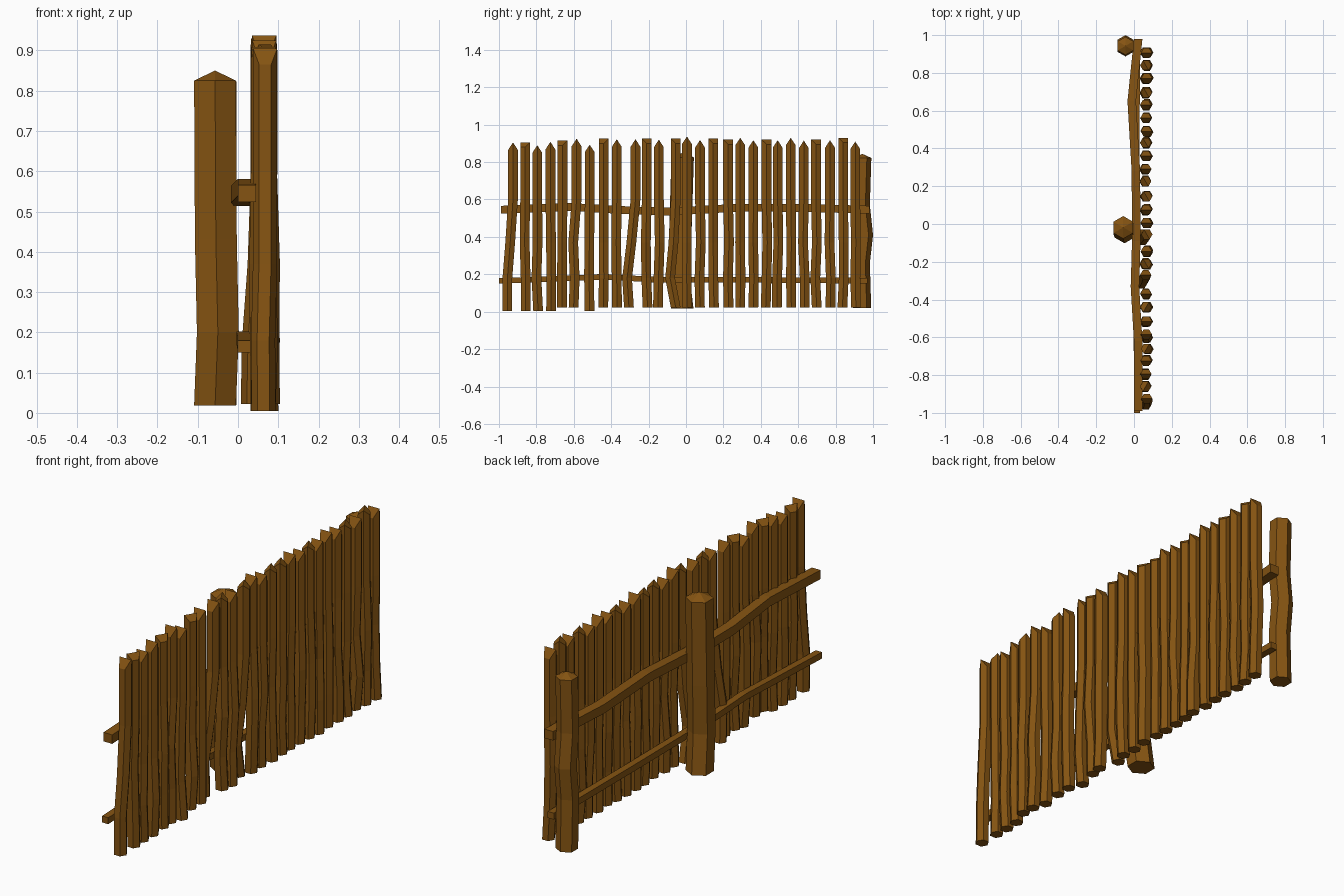
import bpy, bmesh, math, random
from mathutils import Vector

if "Cube" in bpy.data.objects:
    bpy.data.objects.remove(bpy.data.objects["Cube"])

random.seed(4)
wood = bpy.data.materials.new("brown_wood")
wood.diffuse_color = (0.235, 0.088, 0.006, 1)
wood.use_nodes = True
wood.node_tree.nodes["Principled BSDF"].inputs["Base Color"].default_value = wood.diffuse_color


def finish(name, bm):
    bmesh.ops.recalc_face_normals(bm, faces=bm.faces[:])
    me = bpy.data.meshes.new(name)
    bm.to_mesh(me)
    bm.free()
    me.materials.append(wood)
    ob = bpy.data.objects.new(name, me)
    bpy.context.collection.objects.link(ob)
    return ob


def skin(bm, rings):
    """Join successive rings of vertices with quads."""
    for a, b in zip(rings, rings[1:]):
        n = len(a)
        for i in range(n):
            bm.faces.new((a[i], a[(i + 1) % n], b[(i + 1) % n], b[i]))


def hex_log(name, path, r, turn, drop, ridge=None):
    """Hexagonal log along a path; roof ridge between corners, or a point."""
    bm = bmesh.new()
    rings = []
    for x, y, z in path:
        rings.append([bm.verts.new((x + r * math.cos(turn + k * math.pi / 3),
                                    y + r * math.sin(turn + k * math.pi / 3), z))
                      for k in range(6)])
    skin(bm, rings)
    bm.faces.new(rings[0])
    top = rings[-1]
    if ridge is None:
        x, y, z = path[-1]
        apex = bm.verts.new((x, y, z + drop))
        for i in range(6):
            bm.faces.new((top[i], top[(i + 1) % 6], apex))
    else:
        t = top[ridge:] + top[:ridge]
        t[0].co.z += drop
        t[3].co.z += drop
        bm.faces.new(t[0:4])
        bm.faces.new((t[3], t[4], t[5], t[0]))
    return finish(name, bm)


def rail(name, path, w, h):
    """Rectangular beam running along y through the path points."""
    bm = bmesh.new()
    rings = [[bm.verts.new(Vector((x + sx * w / 2, y, z + sz * h / 2)))
              for sx, sz in ((-1, -1), (1, -1), (1, 1), (-1, 1))] for x, y, z in path]
    skin(bm, rings)
    bm.faces.new(rings[0])
    bm.faces.new(rings[-1])
    return finish(name, bm)


# Pickets: position along the fence, top height, P = pointed or F = flat ridge
ys = [-.925, -.86, -.795, -.725, -.66, -.585, -.515, -.44, -.37, -.27, -.21, -.145,
      -.055, .005, .075, .145, .225, .29, .36, .43, .49, .56, .63, .695, .77, .84, .905]
tops = [.905, .905, .89, .908, .915, .925, .893, .925, .922, .922, .925, .92, .925,
        .937, .918, .925, .92, .93, .917, .92, .917, .93, .915, .92, .917, .93, .91]
kinds = "PFPPFPPFPPFPFPPFFPPFPPPFPFP"
low = (0, 1, 2, 3, 6)
# sideways shift at the three lower rings of the strongly bent pickets
bends = {0: (-.03, -.03, -.015), 5: (-.016, -.01, -.018),
         9: (-.035, -.045, -.022), 12: (0, -.03, -.012)}
for i, (y, zt, kind) in enumerate(zip(ys, tops, kinds)):
    by = bends.get(i, [random.uniform(-.005, .005) for _ in range(3)])
    bx = [random.uniform(-.006, .008) for _ in range(3)]
    if i in (9, 12):
        bx = [-.025, -.022, -.008]
    x = .064 + random.uniform(-.003, .004)
    drop = .04 if kind == "P" else .025
    zs = (.005 if i in low else .022, .18, .37)
    path = [(x + bx[k], y + by[k], zs[k]) for k in range(3)]
    path += [(x, y, .6), (x, y, zt - drop)]
    hex_log(f"picket_{i + 1}", path, .030, 0, drop,
            0 if kind == "P" else random.choice((1, 2)))

# Posts behind the fence
hex_log("middle_post", [(-.057, -.02, .018), (-.05, -.042, .2), (-.055, -.03, .43),
                        (-.057, -.018, .825)], .06, math.pi / 6, .025)
hex_log("end_post", [(-.045, .942, .02), (-.045, .935, .26), (-.045, .952, .41),
                     (-.045, .935, .57), (-.045, .943, .822)], .048, math.pi / 6, .022)

# Rails joining the pickets
rail("upper_rail", [(.022, -.99, .545), (.022, -.62, .56), (.005, -.33, .543),
                    (.012, -.09, .535), (.010, .28, .556), (-.012, .65, .555),
                    (.022, .98, .545)], .045, .042)
rail("lower_rail", [(.015, -1, .165), (.015, -.7, .175), (.012, -.44, .187),
                    (.015, -.14, .17), (.012, .4, .17), (.018, .97, .166)], .032, .03)
